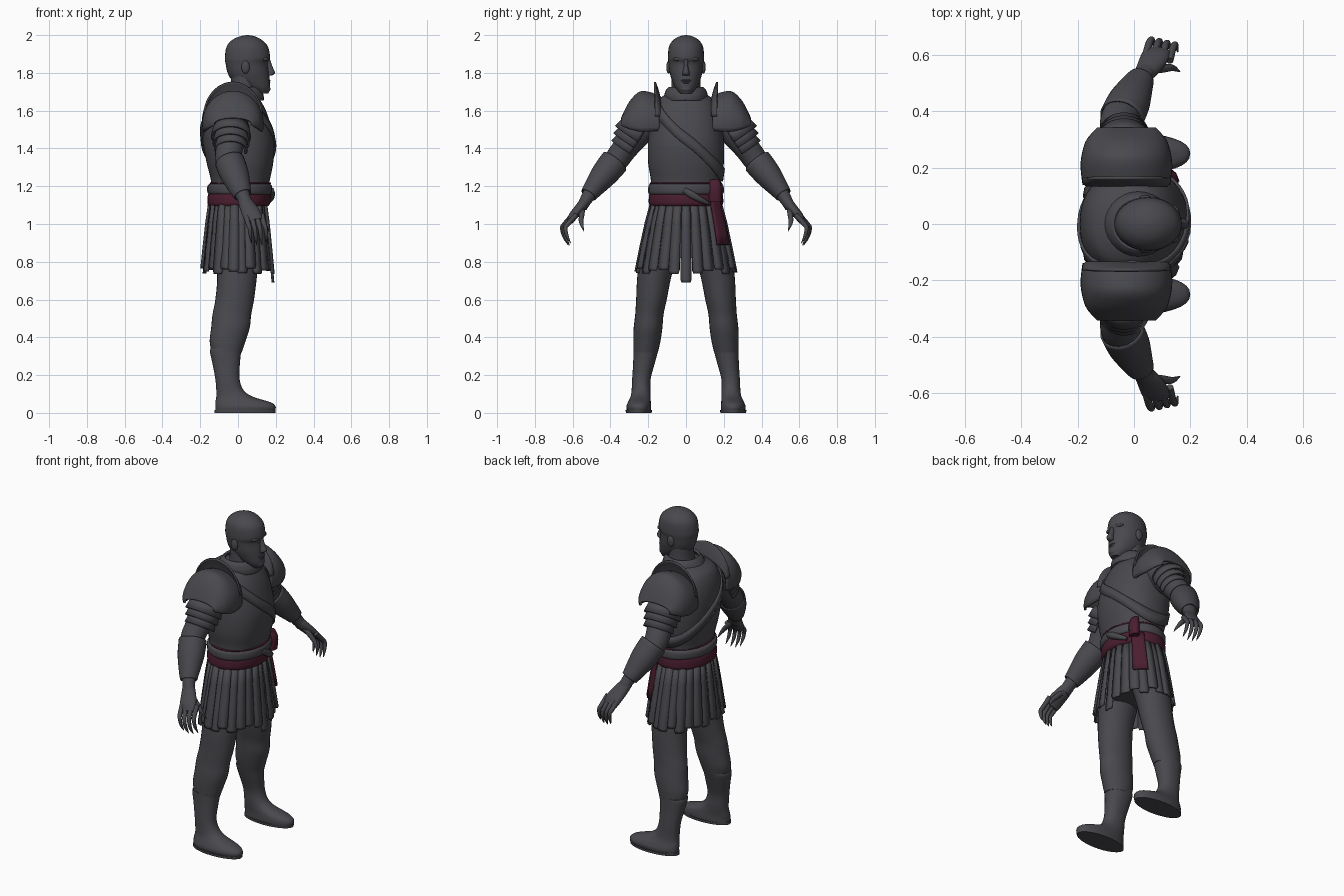
import bpy, bmesh, math
from mathutils import Vector

default_cube = bpy.data.objects.get("Cube")
if default_cube:
    bpy.data.objects.remove(default_cube, do_unlink=True)


def make_material(name, colour):
    material = bpy.data.materials.new(name)
    material.use_nodes = True
    material.diffuse_color = (*colour, 1)
    material.node_tree.nodes["Principled BSDF"].inputs["Base Color"].default_value = (*colour, 1)
    return material


GREY = make_material("charcoal grey", (.066, .066, .076))
RED = make_material("dark red cloth", (.07, .013, .028))


def finish(name, bm, material=GREY, thickness=0, angle=50):
    """Turn a bmesh into a smooth shaded object, optionally thickened."""
    bmesh.ops.recalc_face_normals(bm, faces=bm.faces)
    mesh = bpy.data.meshes.new(name)
    bm.to_mesh(mesh)
    bm.free()
    mesh.materials.append(material)
    mesh.shade_smooth()
    mesh.set_sharp_from_angle(angle=math.radians(angle))
    obj = bpy.data.objects.new(name, mesh)
    bpy.context.collection.objects.link(obj)
    if thickness:
        solid = obj.modifiers.new("thickness", "SOLIDIFY")
        solid.thickness = thickness
        solid.offset = 0
    return obj


def spline(rows, steps):
    """Smooth interpolation through rows of numbers."""
    rows = [Vector(row) for row in rows]
    result = []
    for i in range(len(rows) - 1):
        a, b, c, d = (rows[max(0, min(len(rows) - 1, i + k))] for k in (-1, 0, 1, 2))
        for j in range(steps):
            t = j / steps
            m, n = (c - a) / 2, (d - b) / 2
            result.append(b + m * t + (3 * (c - b) - 2 * m - n) * t**2
                          + (2 * (b - c) + m + n) * t**3)
    return result + [rows[-1]]


def grid(name, rows, closed=True, caps=True, **options):
    """Skin rows of points into a surface."""
    bm = bmesh.new()
    rings = [[bm.verts.new(p) for p in row] for row in rows]
    count = len(rings[0])
    for low, high in zip(rings, rings[1:]):
        for i in range(count if closed else count - 1):
            j = (i + 1) % count
            bm.faces.new((low[i], low[j], high[j], high[i]))
    if closed and caps:
        bm.faces.new(rings[0])
        bm.faces.new(rings[-1])
    return finish(name, bm, **options)


def loft(name, rings, level=False, sides=28, steps=4, power=1, arc=None, **options):
    """Skin ellipses (x, y, z, radius_a, radius_b) set along a path."""
    rings = spline(rings, steps)
    rows = []
    for i, r in enumerate(rings):
        before, after = rings[max(i - 1, 0)], rings[min(i + 1, len(rings) - 1)]
        along = Vector((0, 0, 1)) if level else (after - before).to_3d().normalized()
        a = (Vector((1, 0, 0)) - along * along.x).normalized()
        b = along.cross(a)
        row = []
        for k in range(sides):
            if arc:
                t = math.radians(arc[0] + (arc[1] - arc[0]) * k / (sides - 1))
            else:
                t = math.tau * k / sides
            c, s = (math.copysign(abs(f(t)) ** power, f(t)) for f in (math.cos, math.sin))
            row.append(r.to_3d() + a * (c * max(r[3], .001)) + b * (s * max(r[4], .001)))
        rows.append(row)
    return grid(name, rows, closed=not arc, **options)


def flat(z, back, front, half_width, y=0):
    """A level ring from its extents."""
    return ((back + front) / 2, y, z, (front - back) / 2, half_width)


def ball(name, centre, size):
    bm = bmesh.new()
    bmesh.ops.create_uvsphere(bm, u_segments=20, v_segments=12, radius=1)
    bmesh.ops.scale(bm, vec=size, verts=bm.verts)
    bmesh.ops.translate(bm, vec=centre, verts=bm.verts)
    return finish(name, bm)


# Head and neck
loft("head", [flat(1.69, .09, .16, .03), flat(1.72, .03, .17, .055),
              flat(1.76, -.03, .168, .074), flat(1.8, -.055, .164, .086),
              flat(1.85, -.066, .158, .092), flat(1.88, -.07, .17, .096),
              flat(1.94, -.06, .158, .09), flat(1.975, -.03, .125, .066),
              flat(1.993, .01, .09, .036), flat(2, .045, .055, .004)],
     level=True)
loft("neck", [flat(1.6, -.08, .12, .1), flat(1.7, -.04, .1, .08), flat(1.82, -.04, .1, .075)], level=True)
loft("nose", [flat(1.785, .15, .178, .018), flat(1.8, .15, .196, .019),
              flat(1.83, .14, .184, .012), flat(1.87, .14, .17, .011)], level=True, sides=12)
ball("upper_lip", (.161, 0, 1.76), (.011, .028, .006))
ball("lower_lip", (.16, 0, 1.748), (.011, .024, .006))
ball("chin", (.152, 0, 1.715), (.02, .03, .018))

# Cuirass
TORSO = [flat(1.18, -.14, .16, .185), flat(1.24, -.145, .17, .187),
         flat(1.32, -.165, .186, .2), flat(1.42, -.185, .193, .202),
         flat(1.52, -.193, .174, .195), flat(1.6, -.183, .148, .18),
         flat(1.66, -.155, .115, .145), flat(1.69, -.1, .09, .1)]
loft("cuirass", TORSO, level=True, power=.9, sides=40)
loft("collar", [flat(1.655, -.11, .13, .105), flat(1.68, -.1, .128, .108),
                flat(1.705, -.085, .118, .1), flat(1.72, -.07, .105, .086)],
     level=True, caps=False, thickness=.015)
loft("pelvis", [flat(.82, -.1, .1, .12), flat(.95, -.13, .13, .165), flat(1.2, -.135, .15, .175)], level=True)

# Diagonal strap wrapped around the cuirass
body = spline(TORSO, 12)
strap = [[], []]
for k in range(48):
    t = math.tau * k / 48
    for row, shift in zip(strap, (-.034, .034)):
        z = 1.45 - .19 * math.sin(t) + shift
        r = min(body, key=lambda ring: abs(ring.z - z))
        c, s = (math.copysign(abs(f(t)) ** .9, f(t)) for f in (math.cos, math.sin))
        row.append((r.x + (r[3] + .004) * c, (r[4] + .004) * s, z))
grid("chest_strap", strap, caps=False, thickness=.012)

# Belt and sash
loft("sash", [flat(1.095, -.155, .16, .189), flat(1.11, -.162, .17, .197),
              flat(1.15, -.16, .172, .196), flat(1.17, -.15, .165, .19)], level=True, material=RED)
loft("sash_upper_fold", [flat(1.208, -.145, .17, .188), flat(1.216, -.15, .175, .193),
                         flat(1.221, -.145, .17, .188)], level=True, material=RED)
loft("belt", [flat(1.155, -.15, .17, .192), flat(1.168, -.162, .18, .2),
              flat(1.2, -.162, .18, .199), flat(1.213, -.15, .17, .19)], level=True)
loft("belt_cord", [(.175, -.01, 1.18, .016, .016), (.178, .03, 1.155, .018, .02),
                   (.168, .075, 1.13, .016, .016), (.148, .115, 1.11, .01, .01)], sides=14)
loft("sash_knot", [(.12, .15, 1.235, .018, .028), (.13, .155, 1.19, .027, .034),
                   (.128, .155, 1.12, .024, .034)], level=True, sides=14, material=RED)


def skirt_point(angle, fall, lift, z):
    """A point on the flaring skirt surface."""
    return Vector(((.14 + .042 * fall + lift) * math.cos(angle),
                   (.172 + .085 * fall + lift) * math.sin(angle), z))


tail = []
for k in range(6):
    z = 1.15 - .05 * k - .01 * (k == 5)
    tail.append([skirt_point(math.radians(41 + 4.5 * j), ((1.12 - z) / .37 if z < 1.12 else 0) ** .85,
                             .022 + .003 * (j % 2), z) for j in range(6)])
grid("sash_tail", tail, closed=False, thickness=.014, material=RED)

# Skirt of hanging strips
COUNT = 26
for k in range(COUNT):
    t = math.tau * k / COUNT
    outward = Vector((math.cos(t), math.sin(t), 0))
    bottom = .69 if k == 0 else .75 + .015 * math.cos(k * 2.4)
    path = []
    for f in (0, .3, .65, .96, 1):
        spread = f ** .85
        centre = skirt_point(t, spread, .007 * (k % 2), 1.12 + (bottom - 1.12) * f)
        side = Vector((-.17 * outward.y, .2 * outward.x, 0)).normalized()
        half = (.02 + .009 * spread) * (.8 if f == 1 else 1)
        path.append([centre - side * half, centre + outward * .006, centre + side * half])
    grid(f"skirt_strip_{k + 1}", path, closed=False, thickness=.009)

for s, tag in ((1, "left"), (-1, "right")):
    def mirrored(rings):
        return [(x, y * s, *rest) for x, y, *rest in rings]

    # Face details
    ball(f"{tag}_ear", (.04, s * .092, 1.83), (.022, .012, .034))
    ball(f"{tag}_brow", (.138, s * .034, 1.873), (.024, .034, .012))

    # Leg, boot and sole
    loft(f"{tag}_leg", mirrored([
        flat(1, -.12, .11, .1, .1), flat(.85, -.12, .115, .1, .14),
        flat(.72, -.11, .1, .09, .168), flat(.6, -.12, .085, .081, .183),
        flat(.52, -.135, .07, .075, .194), flat(.45, -.142, .062, .076, .201),
        flat(.38, -.15, .04, .072, .207), flat(.32, -.14, .02, .064, .213)]), level=True)
    loft(f"{tag}_boot", mirrored([
        flat(0, -.12, .19, .062, .247), flat(.03, -.12, .2, .066, .25),
        flat(.055, -.12, .175, .061, .247), flat(.085, -.115, .08, .053, .241),
        flat(.12, -.115, .03, .05, .238), flat(.18, -.12, .008, .049, .236),
        flat(.26, -.135, .01, .057, .223), flat(.32, -.148, .016, .064, .214),
        flat(.34, -.145, .02, .066, .212)]), level=True, power=.9)
    loft(f"{tag}_sole", mirrored([flat(0, -.125, .198, .068, .25), flat(.016, -.125, .2, .07, .25)]),
         level=True, steps=1)

    # Arm and bracer
    loft(f"{tag}_arm", mirrored([
        (-.03, .17, 1.58, .09, .09), (-.035, .25, 1.49, .08, .078),
        (-.045, .32, 1.405, .072, .068), (-.05, .375, 1.33, .068, .064),
        (-.01, .455, 1.23, .056, .052), (.03, .522, 1.14, .036, .034), (.05, .55, 1.09, .038, .028)]))
    loft(f"{tag}_bracer", mirrored([
        (-.044, .378, 1.33, .076, .074), (-.018, .433, 1.262, .073, .068),
        (.011, .492, 1.187, .055, .05), (.025, .515, 1.155, .045, .042)]), thickness=.006, caps=False)

    # Clawed hand
    loft(f"{tag}_palm", mirrored([
        (.03, .525, 1.13, .033, .03), (.055, .56, 1.085, .045, .028),
        (.075, .595, 1.045, .05, .024), (.085, .615, 1.015, .045, .018)]), sides=18)
    for i in range(4):
        x, y = .042 + .028 * i, .618 - .006 * i
        drop = .012 * abs(i - 1.5)
        loft(f"{tag}_finger_{i + 1}", mirrored([
            (x, y - .02, 1.05, .014, .014), (x + .012, y + .025, 1, .013, .013),
            (x + .02, y + .038, .96 + drop, .011, .011), (x + .024, y + .03, .92 + drop, .009, .009),
            (x + .03, y + .01, .88 + drop, .001, .001)]), sides=10)
    loft(f"{tag}_thumb", mirrored([
        (.06, .55, 1.09, .018, .018), (.1, .552, 1.05, .015, .015),
        (.135, .555, 1.01, .012, .012), (.165, .54, .96, .001, .001)]), sides=10)

    # Shoulder plate and neck guard, both arched from front to back
    def arched(part, sections, base, start, end, thickness):
        rows = []
        for y, reach, rise in spline(sections, 4):
            angles = [math.radians(start + (end - start) * k / 27) for k in range(28)]
            rows.append([(-.027 + reach * math.cos(t), s * y, base + rise * math.sin(t)) for t in angles])
        grid(f"{tag}_{part}", rows, closed=False, thickness=thickness)

    arched("shoulder_plate", [(.14, .15, .145), (.2, .157, .165), (.245, .153, .165),
                              (.29, .14, .122), (.32, .118, .07), (.338, .1, .03)],
           1.53, -14, 194, .012)
    arched("neck_guard", [(.137, .142, .09), (.15, .152, .14), (.165, .152, .182)], 1.57, 0, 180, .01)

    # Overlapping arm bands
    outer = (25, -205) if s > 0 else (-25, 205)
    for i in range(3):
        y, z, r = .27 + .018 * i, 1.485 - .034 * i, .102 - .009 * i
        loft(f"{tag}_arm_band_{i + 1}", mirrored([
            (-.035, y - .02, z + .03, r - .012, r - .012), (-.037, y + .017, z - .025, r, r)]),
             arc=outer, steps=1, thickness=.01)
